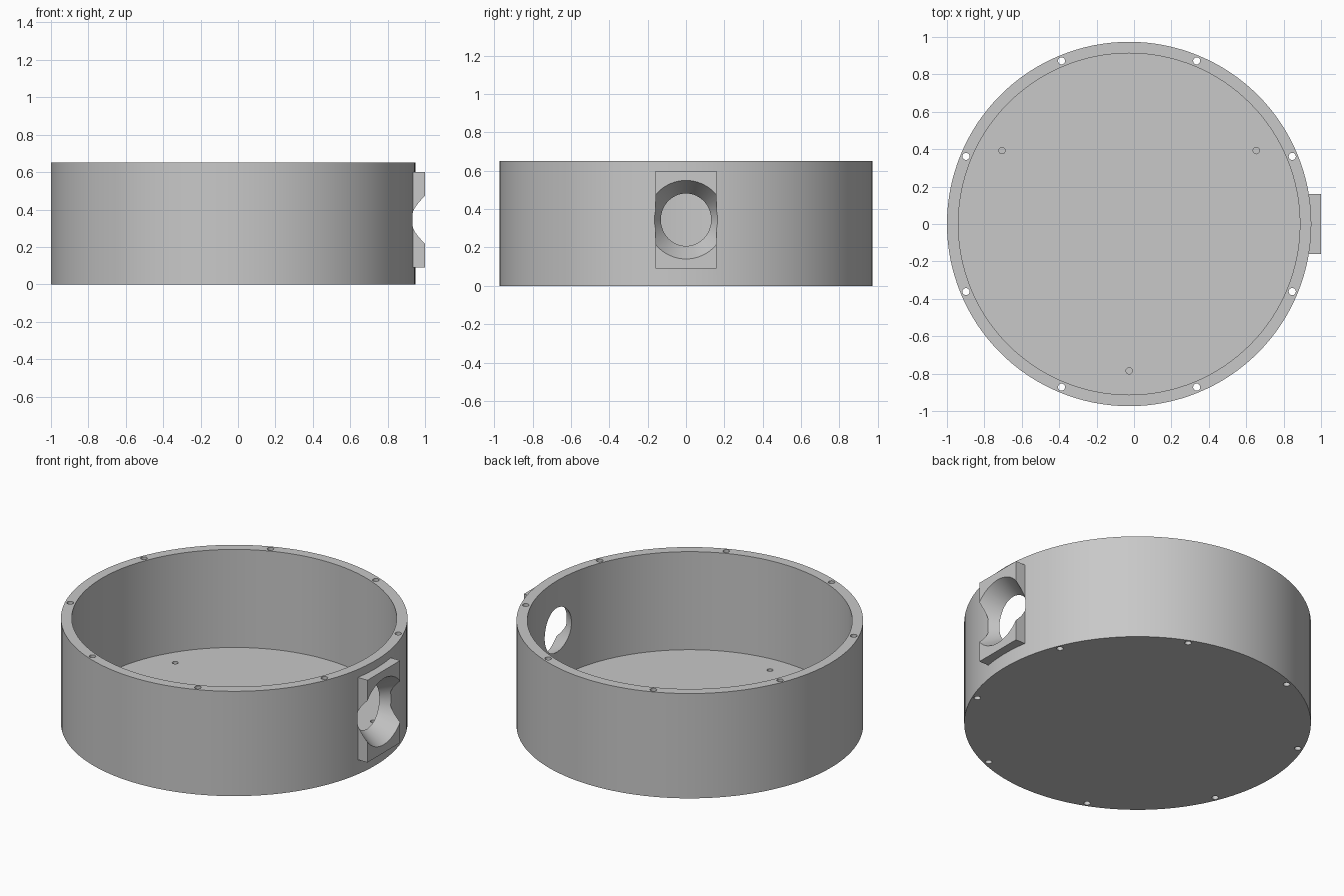
import bpy, math
from math import cos, sin, radians, pi

if "Cube" in bpy.data.objects:
    bpy.data.objects.remove(bpy.data.objects["Cube"])

CX = -0.026                      # centre of the round housing
R_OUT, R_IN = 0.974, 0.913
HEIGHT, FLOOR = 0.65, 0.042
PORT_Z = 0.345

grey = bpy.data.materials.new("plain grey")
grey.diffuse_color = (0.58, 0.58, 0.58, 1)
grey.use_nodes = True
grey.node_tree.nodes["Principled BSDF"].inputs["Base Color"].default_value = grey.diffuse_color


def cylinder(name, r, x, y, z0, z1, sides=128):
    bpy.ops.mesh.primitive_cylinder_add(vertices=sides, radius=r, depth=z1 - z0,
                                        location=(x, y, (z0 + z1) / 2))
    ob = bpy.context.object
    ob.name = name
    return ob


def boolean(target, tool, operation):
    """Apply a boolean and discard the tool object."""
    mod = target.modifiers.new(tool.name, 'BOOLEAN')
    mod.operation, mod.solver, mod.object = operation, 'EXACT', tool
    bpy.context.view_layer.objects.active = target
    bpy.ops.object.modifier_apply(modifier=mod.name)
    bpy.data.objects.remove(tool, do_unlink=True)


# Round housing, hollowed from above
housing = cylinder("round_housing", R_OUT, CX, 0, 0, HEIGHT)
boolean(housing, cylinder("cavity", R_IN, CX, 0, FLOOR, 1.0), 'DIFFERENCE')

# Rectangular boss on the right side
bpy.ops.mesh.primitive_cube_add(size=1, location=(0.955, 0, 0.345))
boss = bpy.context.object
boss.name = "port_boss"
boss.scale = (0.09, 0.32, 0.51)
bpy.ops.object.transform_apply(location=False, rotation=False, scale=True)
boolean(housing, boss, 'UNION')

# Tapered port through the boss and wall
x0, x1 = 0.75, 1.10
taper = lambda x: 0.137 + 0.6 * (x - 0.887)
bpy.ops.mesh.primitive_cone_add(vertices=64, radius1=taper(x0), radius2=taper(x1),
                                depth=x1 - x0, location=((x0 + x1) / 2, 0, PORT_Z),
                                rotation=(0, pi / 2, 0))
port = bpy.context.object
port.name = "port_cutter"
boolean(housing, port, 'DIFFERENCE')

# Eight screw holes running down through the wall
for k in range(8):
    a = radians(22.5 + 45 * k)
    hole = cylinder("screw_hole", 0.019, CX + 0.944 * cos(a), 0.944 * sin(a), -0.1, 0.8, 24)
    boolean(housing, hole, 'DIFFERENCE')

# Three blind holes in the floor
for deg in (30, 150, 270):
    a = radians(deg)
    hole = cylinder("floor_hole", 0.017, CX + 0.785 * cos(a), 0.785 * sin(a), 0.015, 0.2, 24)
    boolean(housing, hole, 'DIFFERENCE')

# Finish: one colour, smooth curved walls with crisp edges
housing.data.materials.clear()
housing.data.materials.append(grey)
for p in housing.data.polygons:
    p.material_index = 0
bpy.ops.object.select_all(action='DESELECT')
housing.select_set(True)
bpy.context.view_layer.objects.active = housing
bpy.ops.object.shade_smooth_by_angle(angle=radians(25))
